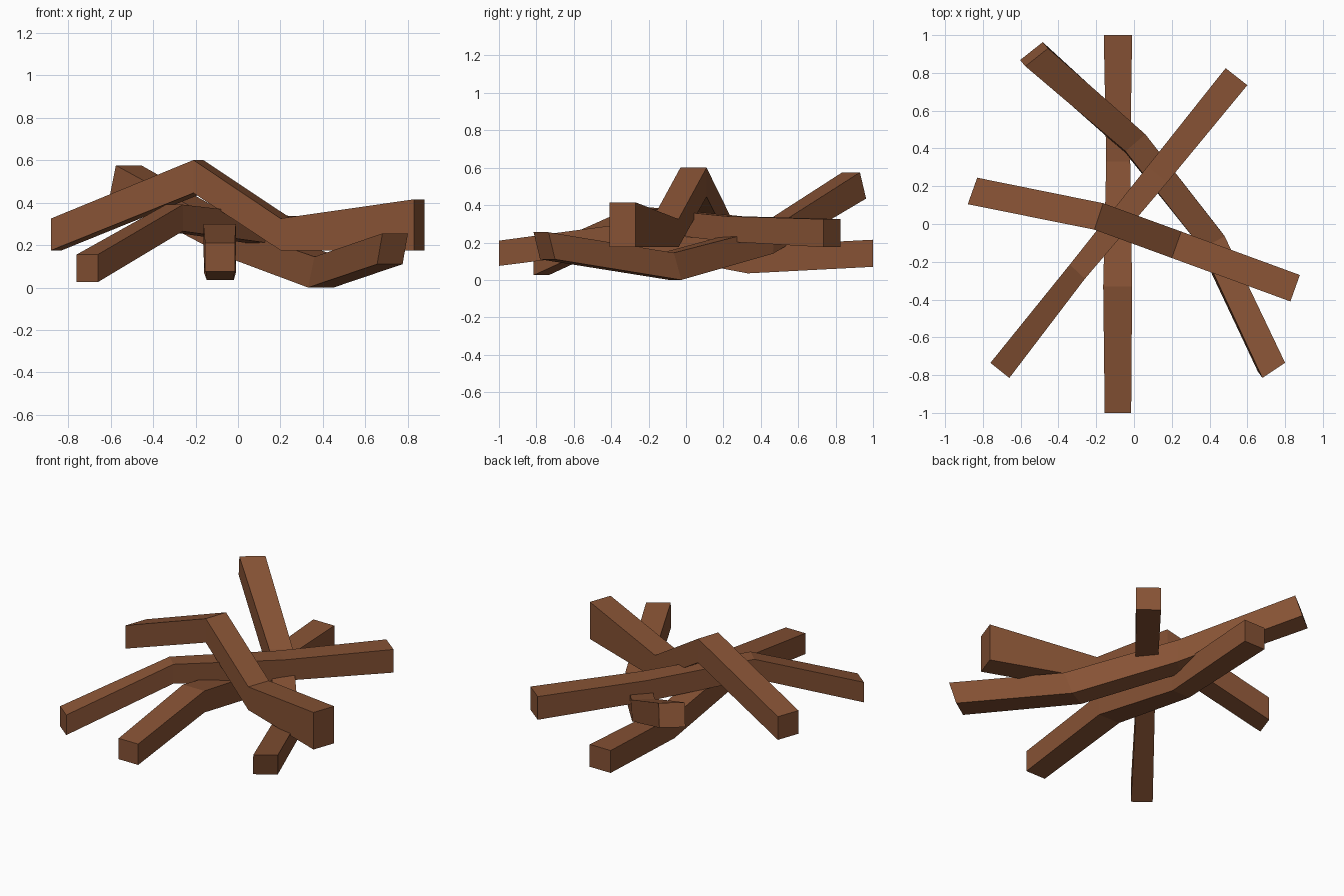
import bpy, bmesh

wood = bpy.data.materials.new("wood")
wood.diffuse_color = (0.24, 0.085, 0.035, 1)


def beam(name, rings):
    """Loft a four-sided log. Ring: top point a, top point b, bottom z, top z, bottom offset."""
    bm = bmesh.new()
    loops = []
    for (ax, ay), (bx, by), z0, z1, (dx, dy) in rings:
        loops.append([bm.verts.new(p) for p in (
            (ax, ay, z1), (bx, by, z1),
            (bx + dx, by + dy, z0), (ax + dx, ay + dy, z0))])
    for r, s in zip(loops, loops[1:]):
        for i in range(4):
            j = (i + 1) % 4
            bm.faces.new((r[i], r[j], s[j], s[i]))
    bm.faces.new(loops[0])
    bm.faces.new(loops[-1][::-1])
    bmesh.ops.recalc_face_normals(bm, faces=bm.faces)
    me = bpy.data.meshes.new(name)
    bm.to_mesh(me)
    bm.free()
    me.materials.append(wood)
    bpy.context.collection.objects.link(bpy.data.objects.new(name, me))


UP = (0, 0)

# log running front to back
beam("straight_log", [
    ((-0.155, -1), (-0.015, -1), 0.075, 0.21, UP),
    ((-0.163, -0.33), (-0.01, -0.33), 0.16, 0.30, UP),
    ((-0.147, 0.33), (-0.02, 0.33), 0.035, 0.18, UP),
    ((-0.16, 1), (-0.01, 1), 0.07, 0.215, UP)])

# top log with the raised knee
beam("top_log", [
    ((-0.88, 0.105), (-0.83, 0.245), 0.175, 0.325, UP),
    ((-0.21, -0.03), (-0.163, 0.11), 0.445, 0.60, UP),
    ((0.20, -0.18), (0.25, -0.04), 0.175, 0.325, UP),
    ((0.828, -0.41), (0.878, -0.27), 0.175, 0.415, UP)])

# diagonal log, front left to back right
beam("diagonal_log", [
    ((-0.76, -0.735), (-0.66, -0.815), 0.025, 0.155, UP),
    ((-0.34, -0.215), (-0.26, -0.29), 0.265, 0.39, UP),
    ((0.072, 0.305), (0.175, 0.22), 0.205, 0.34, UP),
    ((0.485, 0.825), (0.60, 0.735), 0.175, 0.325, UP)])

# bottom log, back left to front right, with tilted ends
beam("bottom_log", [
    ((-0.575, 0.835), (-0.455, 0.93), 0.435, 0.575, (-0.028, 0.033)),
    ((-0.045, 0.385), (0.06, 0.475), 0.14, 0.285, (0.0, -0.01)),
    ((0.36, -0.13), (0.48, -0.065), 0.0, 0.145, (-0.03, 0.04)),
    ((0.68, -0.815), (0.80, -0.735), 0.11, 0.255, (-0.025, 0.035))])
